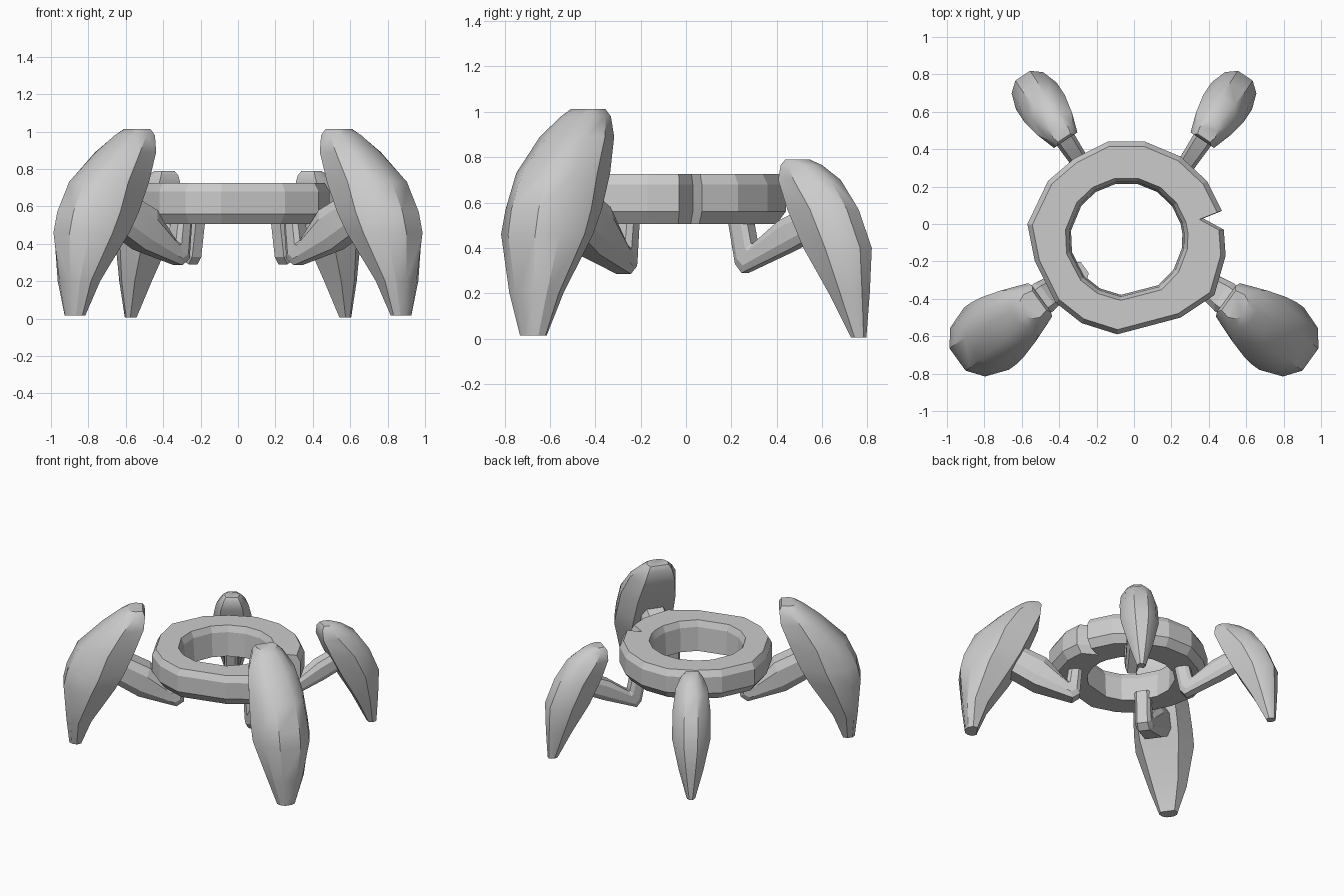
import bpy, bmesh, math

if "Cube" in bpy.data.objects:
    bpy.data.objects.remove(bpy.data.objects["Cube"])

grey = bpy.data.materials.new("stone_grey")
grey.diffuse_color = (0.6, 0.6, 0.6, 1)
grey.use_nodes = True
grey.node_tree.nodes["Principled BSDF"].inputs["Base Color"].default_value = grey.diffuse_color


def loft(name, loops, closed=False, angle=30):
    """Skin a list of equal-length point loops; cap the ends or join them up."""
    bm = bmesh.new()
    rows = [[bm.verts.new(p) for p in loop] for loop in loops]
    pairs = list(zip(rows, rows[1:]))
    if closed:
        pairs.append((rows[-1], rows[0]))
    for a, b in pairs:
        for i in range(len(a)):
            j = (i + 1) % len(a)
            bm.faces.new((a[i], a[j], b[j], b[i]))
    if not closed:
        bm.faces.new(rows[0])
        bm.faces.new(rows[-1])
    bmesh.ops.recalc_face_normals(bm, faces=bm.faces)
    mesh = bpy.data.meshes.new(name)
    bm.to_mesh(mesh)
    bm.free()
    mesh.materials.append(grey)
    ob = bpy.data.objects.new(name, mesh)
    bpy.context.collection.objects.link(ob)
    bpy.ops.object.select_all(action='DESELECT')
    ob.select_set(True)
    bpy.context.view_layer.objects.active = ob
    bpy.ops.object.shade_smooth_by_angle(angle=math.radians(angle))
    return ob


# Central ring: rough-hewn outline with a small notch on the right
outline = [(-.57, 0), (-.46, .23), (-.32, .35), (-.14, .44), (.06, .44),
           (.25, .36), (.39, .23), (.47, .07), (.37, .03), (.48, -.03),
           (.49, -.17), (.43, -.38), (.25, -.5), (-.09, -.59),
           (-.28, -.53), (-.42, -.42), (-.53, -.2)]
cx, cy = -.04, -.08


def outer(scale, z):
    return [(cx + (x - cx) * scale, cy + (y - cy) * scale, z) for x, y in outline]


def inner(radius, z):
    angles = [math.atan2(y - cy, x - cx) for x, y in outline]
    return [(cx + radius * math.cos(a), cy + radius * math.sin(a), z) for a in angles]


loft("ring", [outer(.92, .505), outer(1, .56), outer(1, .68), outer(.95, .725),
              inner(.33, .725), inner(.31, .68), inner(.30, .505)], True, 15)


def placer(side, d, t0):
    """Map (outward, sideways, up) of one limb to world space."""
    dx, dy = d
    tx, ty = abs(dy), -dx * math.copysign(1, dy)

    def place(r, t, z):
        return (side * (dx * r + tx * (t0 + t)), dy * r + ty * (t0 + t), z)
    return place


def shell(name, place, sections):
    """Leg shell: flat inner face, bevelled flanks and a rounded back."""
    loops = []
    for z, r_in, w_in, r_wide, w_wide, r_out in sections:
        half = [(r_in, w_in), (r_wide, w_wide),
                (r_wide + .65 * (r_out - r_wide), w_wide * .78), (r_out, w_wide * .36)]
        ring = [(r, -w) for r, w in half] + [(r, w) for r, w in reversed(half)]
        loops.append([place(r, t, z) for r, t in ring])
    loft(name, loops, angle=32)


def strut(name, place, stations):
    """Bent support; each station gives lower and upper edge (r, z) and half width."""
    loops = []
    for (r0, z0), (r1, z1), w in stations:
        loop = []
        for k, f in ((0, .65), (.25, 1), (.75, 1), (1, .65)):
            loop.append((r0 + (r1 - r0) * k, w * f, z0 + (z1 - z0) * k))
        loop += [(r, -w, z) for r, w, z in reversed(loop)]
        loops.append([place(*p) for p in loop])
    loft(name, loops, angle=15)


# Height, inner radius and half width, widest radius and half width, outer radius
front_shell = [(.015, 1.07, .05, 1.10, .065, 1.15),
               (.20, 1.00, .09, 1.09, .13, 1.17),
               (.46, .84, .136, 1.00, .205, 1.19),
               (.57, .78, .14, .95, .205, 1.165),
               (.73, .71, .135, .89, .195, 1.09),
               (.89, .645, .11, .79, .165, .92),
               (.98, .635, .085, .71, .11, .81),
               (1.013, .65, .065, .70, .075, .755)]
back_shell = [(.005, .925, .02, .95, .03, .985),
              (.20, .83, .055, .91, .085, .99),
              (.40, .715, .085, .86, .13, .99),
              (.57, .63, .085, .78, .13, .92),
              (.70, .575, .075, .68, .11, .83),
              (.765, .575, .055, .63, .075, .74),
              (.79, .59, .04, .625, .05, .68)]

# Ring end, knee, shell end
front_strut = [((.35, .56), (.44, .56), .055),
               ((.37, .32), (.46, .42), .055),
               ((.42, .285), (.47, .43), .06),
               ((.68, .37), (.60, .58), .09),
               ((.86, .48), (.76, .66), .09)]
back_strut = [((.27, .56), (.37, .56), .045),
              ((.315, .33), (.40, .42), .045),
              ((.35, .29), (.41, .42), .045),
              ((.60, .39), (.55, .52), .055),
              ((.75, .46), (.69, .58), .055)]

# Four limbs, mirrored left and right
for side, label in ((1, "right"), (-1, "left")):
    front = placer(side, (.81, -.585), -.035)
    # Sideways axis of the front limbs points forward to back
    shell("front_shell_" + label, front, front_shell)
    strut("front_strut_" + label, front, front_strut)
    back = placer(side, (.555, .832), .055)
    shell("back_shell_" + label, back, back_shell)
    strut("back_strut_" + label, back, back_strut)
